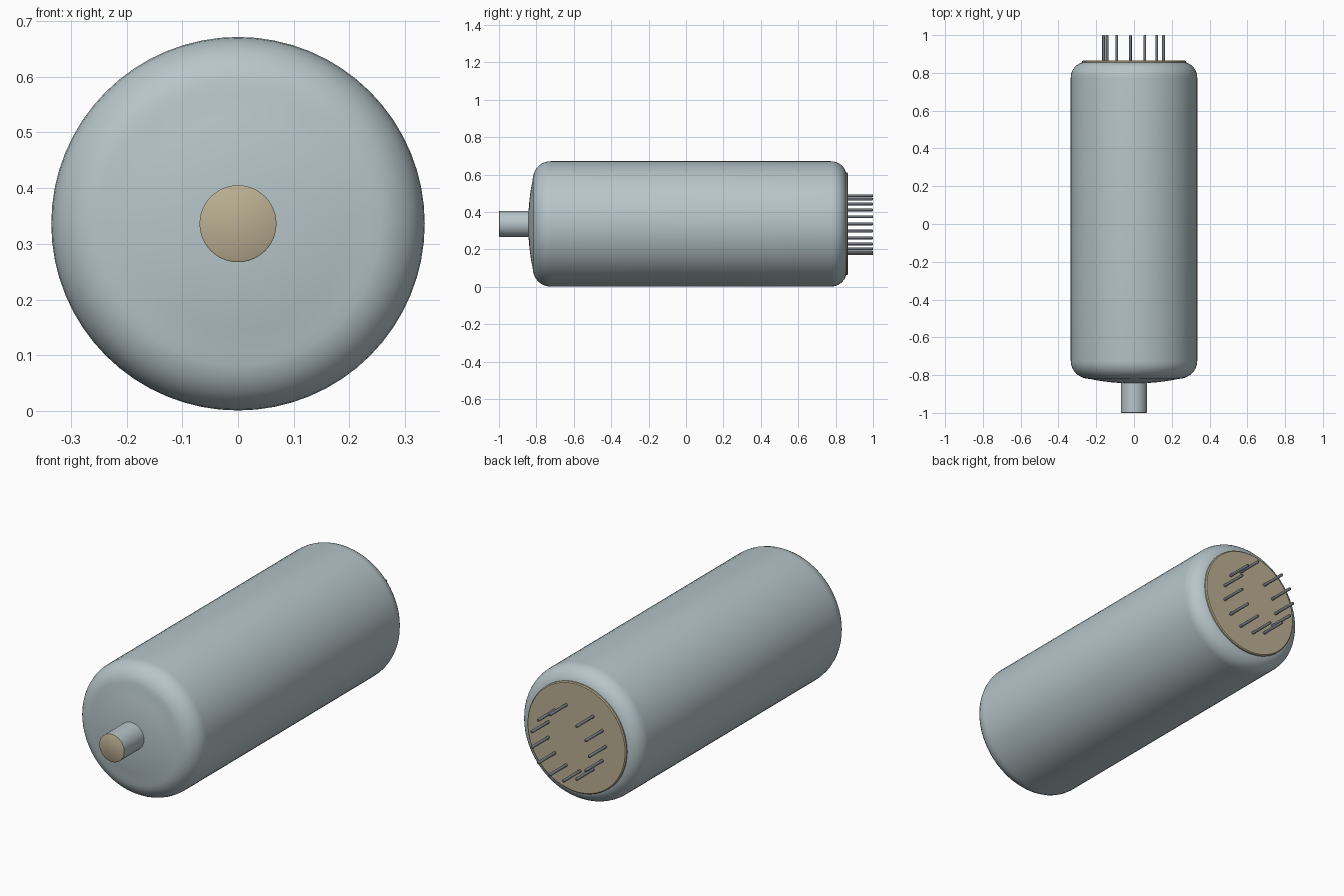
import bpy, bmesh, math
from mathutils import Vector

if "Cube" in bpy.data.objects:
    bpy.data.objects.remove(bpy.data.objects["Cube"], do_unlink=True)

CENTRE_Z = 0.336


def material(name, rgb):
    m = bpy.data.materials.new(name)
    m.use_nodes = True
    col = (*rgb, 1.0)
    m.diffuse_color = col
    m.node_tree.nodes["Principled BSDF"].inputs["Base Color"].default_value = col
    return m


glass = material("pale_blue_grey", (0.47, 0.56, 0.59))
tan = material("tan", (0.50, 0.43, 0.29))
metal = material("dark_grey_metal", (0.17, 0.18, 0.21))


def arc(y, r, radius_y, radius_r, start, end, steps=8):
    """Profile points (y, r) along an elliptical corner, angles in degrees."""
    pts = []
    for i in range(steps + 1):
        a = math.radians(start + (end - start) * i / steps)
        pts.append((y + radius_y * math.cos(a), r + radius_r * math.sin(a)))
    return pts


def lathe(name, profile, mat, sides=64, x=0.0, z=0.0):
    """Spin a (y, r) profile around the y axis; ends are capped on the axis."""
    bm = bmesh.new()
    verts = [bm.verts.new((0, y, r)) for y, r in profile]
    edges = [bm.edges.new(p) for p in zip(verts, verts[1:])]
    bmesh.ops.spin(bm, geom=verts + edges, cent=(0, 0, 0), axis=(0, 1, 0),
                   angle=math.tau, steps=sides, use_duplicate=False)
    bmesh.ops.remove_doubles(bm, verts=bm.verts, dist=1e-5)
    bmesh.ops.holes_fill(bm, edges=[e for e in bm.edges if e.is_boundary], sides=0)
    bmesh.ops.recalc_face_normals(bm, faces=bm.faces)
    mesh = bpy.data.meshes.new(name)
    bm.to_mesh(mesh)
    bm.free()
    mesh.materials.append(mat)
    obj = bpy.data.objects.new(name, mesh)
    obj.location = Vector((x, 0, CENTRE_Z + z))
    bpy.context.collection.objects.link(obj)
    bpy.ops.object.select_all(action='DESELECT')
    obj.select_set(True)
    bpy.context.view_layer.objects.active = obj
    bpy.ops.object.shade_smooth_by_angle(angle=math.radians(35))
    return obj


# Glass envelope: shallow domed front, rounded shoulders, flat back
envelope = [(-0.842, 0.0), (-0.842, 0.07), (-0.837, 0.13), (-0.829, 0.19)]
envelope += arc(-0.725, 0.235, 0.095, 0.10, 180, 90)
envelope += arc(0.775, 0.255, 0.083, 0.08, 90, 10)
envelope += [(0.858, 0.262), (0.858, 0.0)]
lathe("envelope", envelope, glass)

# Front stem with a tan end plate
lathe("front_stem", [(-0.995, 0.069), (-0.83, 0.069)], glass, 48)
lathe("stem_end_plate", [(-1.0, 0.066), (-0.998, 0.069), (-0.994, 0.069)], tan, 48)

# Base plate with a softened rim
lathe("base_plate", [(0.850, 0.274), (0.862, 0.274), (0.866, 0.269)], tan)

# Ring of thirteen pin positions, one left empty as the key
PIN_RING, POSITIONS, KEY = 0.161, 13, 10
for i in range(POSITIONS):
    if i == KEY:
        continue
    a = math.pi + math.tau * i / POSITIONS
    lathe(f"pin_{i + 1}", [(0.855, 0.0075), (0.996, 0.0075), (1.0, 0.005)], metal, 12,
          PIN_RING * math.cos(a), PIN_RING * math.sin(a))
